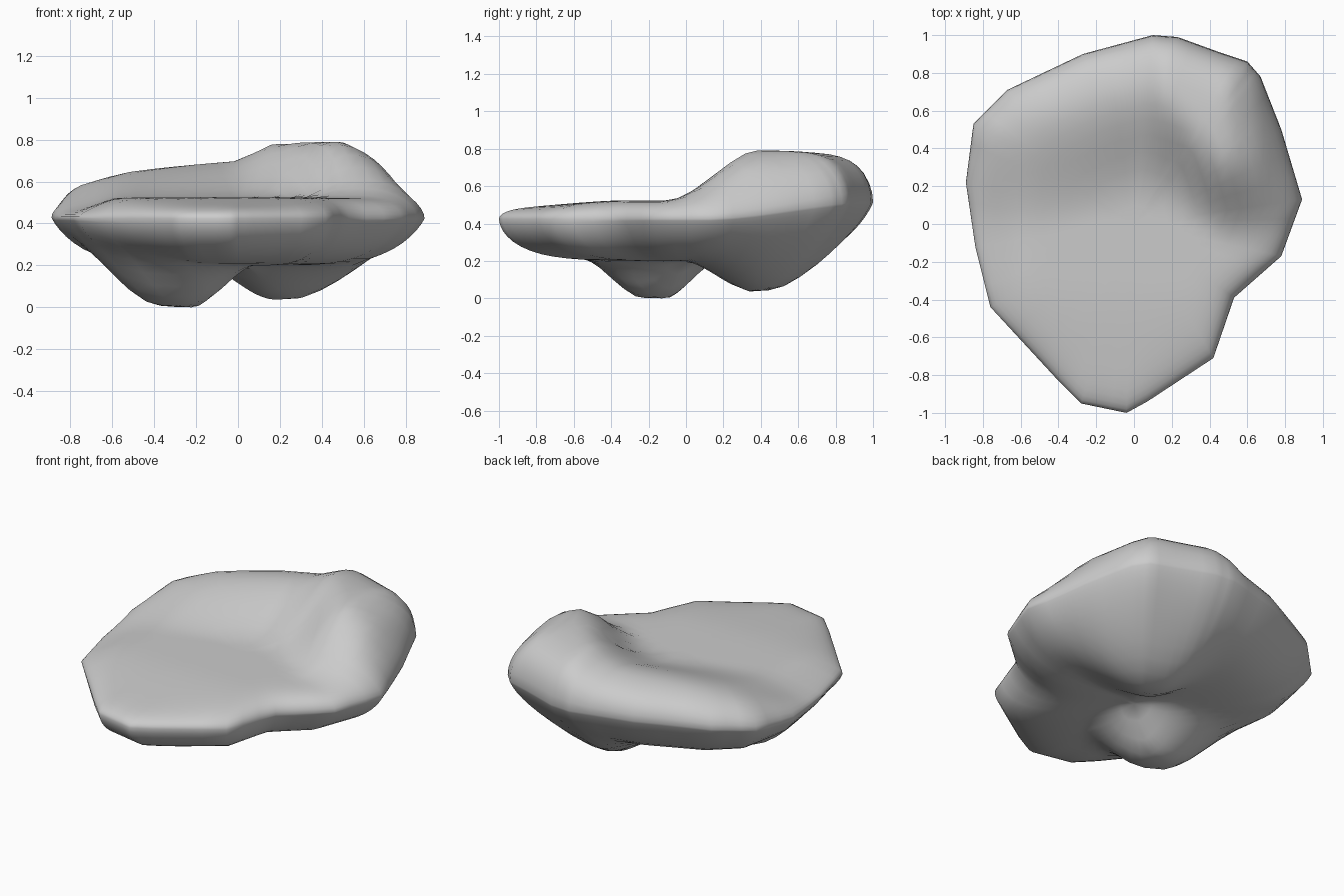
import bpy, bmesh, math

if "Cube" in bpy.data.objects:
    bpy.data.objects.remove(bpy.data.objects["Cube"])

# Plan outline of the boulder, and height profiles across x
OUTLINE = [(.1, 1), (.23, .99), (.45, .91), (.6, .86), (.67, .78), (.78, .5), (.89, .13),
           (.78, -.17), (.53, -.39), (.42, -.71), (.07, -.94), (-.04, -1), (-.28, -.95),
           (-.4, -.83), (-.76, -.44), (-.84, -.12), (-.89, .22), (-.85, .53), (-.67, .71), (-.27, .9)]
RIDGE = [(-.9, .58), (-.74, .63), (-.5, .67), (0, .715), (.16, .79), (.5, .80), (.65, .74), (.83, .6), (.9, .54)]
STEP = [(-.8, -.1), (-.3, .0), (0, .1), (.2, .08), (.45, -.1), (.8, -.15)]
WIDTH = [(-.3, .68), (.1, .66), (.45, .5)]


def lerp_table(table, x):
    if x <= table[0][0]:
        return table[0][1]
    for (x0, a), (x1, b) in zip(table, table[1:]):
        if x <= x1:
            return a + (b - a) * (x - x0) / (x1 - x0)
    return table[-1][1]


def smooth(t):
    t = min(max(t, 0), 1)
    return t * t * (3 - 2 * t)


def bump(x, y, cx, cy, left, right, front, back, flat):
    dx, dy = x - cx, y - cy
    d = math.hypot(dx / (right if dx > 0 else left), dy / (back if dy > 0 else front))
    d = min(max((d - flat) / (1 - flat), 0), 1)
    return 1 - .5 * smooth(d) - .5 * d


def rim_z(y):
    return .43 + .09 * smooth((y - .1) / .9)


def top_z(x, y, s):
    low = .53 - .03 * smooth((-y - .3) / .6) - .05 * smooth((-.55 - x) / .25)
    t = smooth((y - lerp_table(STEP, x)) / lerp_table(WIDTH, x))
    h = low + (lerp_table(RIDGE, x) - low) * t
    r = rim_z(y)
    return r + (h - r) * math.sqrt(max(0, 1 - s ** 9))


def bottom_z(x, y, s):
    h = .205 - .2 * bump(x, y, -.29, -.17, .5, .36, .38, .33, .24)
    h -= .165 * bump(x, y, .2, .4, .36, .58, .4, .5, .15)
    r = rim_z(y)
    power = .55 + .3 * smooth((y + .8) / .6)
    return r + (h - r) * max(0, 1 - s ** 5) ** power


# Outline subdivided into rim points
SUB = 3
rim = []
for (x0, y0), (x1, y1) in zip(OUTLINE, OUTLINE[1:] + OUTLINE[:1]):
    for k in range(SUB):
        rim.append((x0 + (x1 - x0) * k / SUB, y0 + (y1 - y0) * k / SUB))

# Closed shell of rings: underside centre, out to the rim, back to the top centre
RINGS = 16
bm = bmesh.new()


def make_ring(s, height):
    return [bm.verts.new((x * s, y * s, height(x * s, y * s, s))) for x, y in rim]


radii = [math.sin(math.pi / 2 * k / RINGS) for k in range(1, RINGS + 1)]
rings = [make_ring(s, bottom_z) for s in radii] + [make_ring(s, top_z) for s in radii[-2::-1]]
for a, b in zip(rings, rings[1:]):
    for i in range(len(rim)):
        j = i - 1
        bm.faces.new((a[j], a[i], b[i], b[j]))
for ring, height in ((rings[0], bottom_z), (rings[-1], top_z)):
    c = bm.verts.new((0, 0, height(0, 0, 0)))
    for i in range(len(rim)):
        bm.faces.new((ring[i - 1], ring[i], c))
bmesh.ops.recalc_face_normals(bm, faces=bm.faces)

# Rest the lowest foot on the ground
low = min(v.co.z for v in bm.verts)
bmesh.ops.translate(bm, verts=bm.verts, vec=(0, 0, -low))

mesh = bpy.data.meshes.new("boulder")
bm.to_mesh(mesh)
bm.free()
mesh.shade_smooth()
boulder = bpy.data.objects.new("boulder", mesh)
bpy.context.collection.objects.link(boulder)
